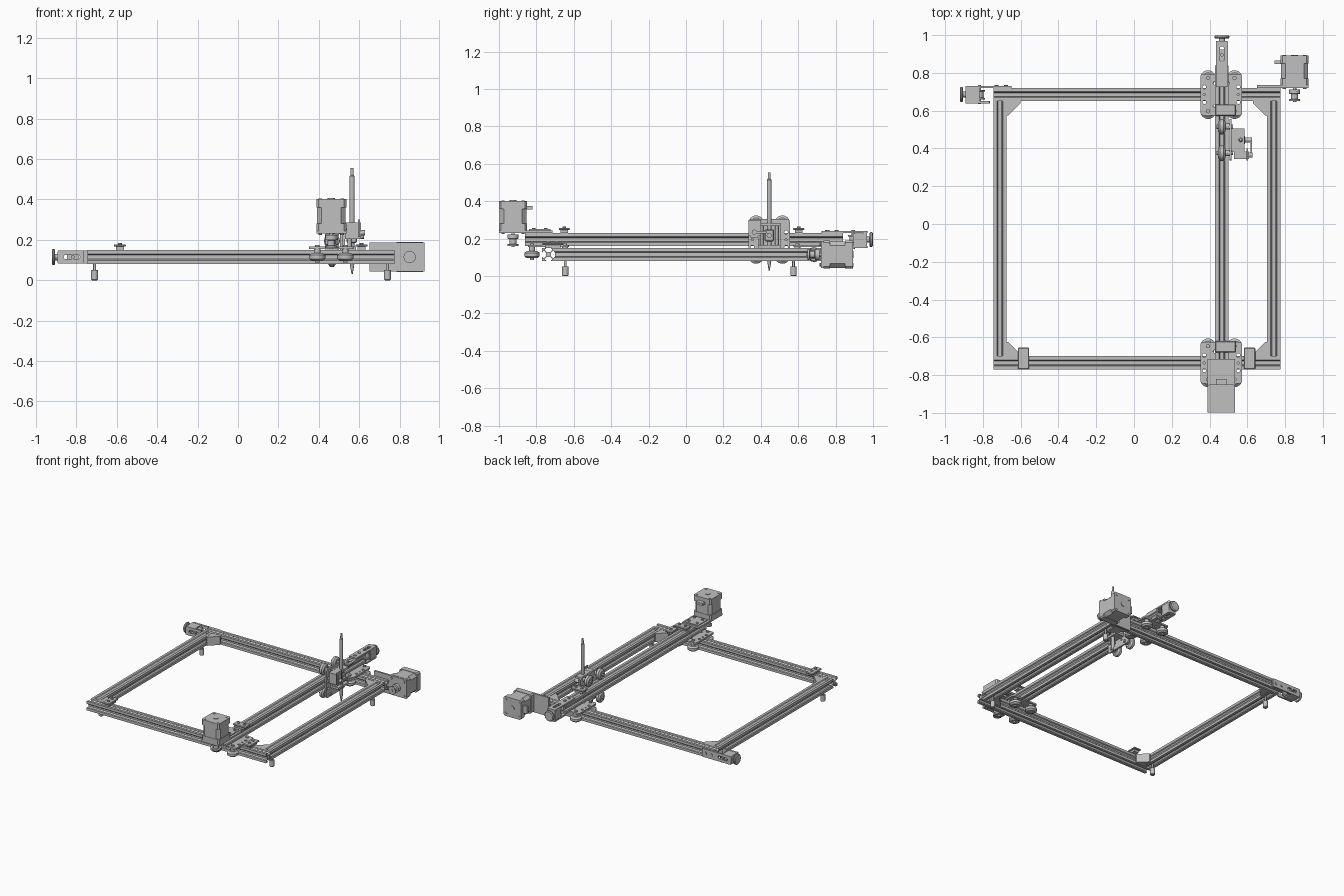
import bpy, bmesh, math
from mathutils import Matrix, Vector

cube = bpy.data.objects.get("Cube")
if cube:
    bpy.data.objects.remove(cube)

grey = bpy.data.materials.new("machine_grey")
grey.use_nodes = True
grey.diffuse_color = (0.53, 0.53, 0.53, 1)
grey.node_tree.nodes["Principled BSDF"].inputs["Base Color"].default_value = (0.53, 0.53, 0.53, 1)

WORLD = Matrix.Identity(4)
RAIL = 0.07
HALF = RAIL / 2
parts = []


def frame(origin, x_dir, z_dir):
    """Local placement from an origin and two axis directions."""
    x, z = Vector(x_dir), Vector(z_dir)
    m = Matrix((x, z.cross(x), z)).transposed().to_4x4()
    return Matrix.Translation(origin) @ m


def finish(name, bm, M):
    bmesh.ops.recalc_face_normals(bm, faces=bm.faces)
    bm.transform(M)
    me = bpy.data.meshes.new(name)
    bm.to_mesh(me)
    bm.free()
    me.materials.append(grey)
    ob = bpy.data.objects.new(name, me)
    bpy.context.scene.collection.objects.link(ob)
    parts.append(ob)
    return ob


def box(name, lo, hi, M=WORLD, bevel=0.0):
    bm = bmesh.new()
    bmesh.ops.create_cube(bm, size=1)
    lo, hi = Vector(lo), Vector(hi)
    for v in bm.verts:
        v.co = (lo + hi) / 2 + v.co * (hi - lo)
    if bevel:
        bmesh.ops.bevel(bm, geom=bm.edges[:], offset=bevel, segments=1, affect='EDGES')
    return finish(name, bm, M)


def prism(name, outline, z0, z1, M=WORLD):
    """Extrude a 2D outline along local z."""
    bm = bmesh.new()
    face = bm.faces.new([bm.verts.new((x, y, z0)) for x, y in outline])
    ext = bmesh.ops.extrude_face_region(bm, geom=[face])
    for v in ext["geom"]:
        if isinstance(v, bmesh.types.BMVert):
            v.co.z = z1
    return finish(name, bm, M)


def lathe(name, profile, at, axis=(0, 0, 1), M=WORLD, sides=24):
    """Solid of revolution from (radius, height) pairs."""
    bm = bmesh.new()
    rings = [[bm.verts.new((r * math.cos(math.tau * i / sides), r * math.sin(math.tau * i / sides), z))
              for i in range(sides)] for r, z in profile]
    for a, b in zip(rings, rings[1:]):
        for i in range(sides):
            j = (i + 1) % sides
            bm.faces.new((a[i], a[j], b[j], b[i]))
    bm.faces.new(rings[0])
    bm.faces.new(rings[-1])
    turn = Vector(axis).to_track_quat('Z', 'Y').to_matrix().to_4x4()
    return finish(name, bm, M @ Matrix.Translation(at) @ turn)


def rod(name, at, r, length, axis=(0, 0, 1), M=WORLD, sides=20):
    return lathe(name, [(r, 0), (r, length)], at, axis, M, sides)


def rounded(x0, y0, x1, y1, r):
    """Outline of a rectangle with rounded corners."""
    pts = []
    for k, (cx, cy) in enumerate(((x1 - r, y1 - r), (x0 + r, y1 - r), (x0 + r, y0 + r), (x1 - r, y0 + r))):
        pts += [(cx + r * math.cos(math.pi / 2 * (k + t / 4)), cy + r * math.sin(math.pi / 2 * (k + t / 4)))
                for t in range(5)]
    return pts


def drill(ob, cutters):
    for c in cutters:
        mod = ob.modifiers.new("hole", 'BOOLEAN')
        mod.operation, mod.solver, mod.object = 'DIFFERENCE', 'EXACT', c
    me = bpy.data.meshes.new_from_object(ob.evaluated_get(bpy.context.evaluated_depsgraph_get()))
    ob.modifiers.clear()
    ob.data = me
    for c in cutters:
        parts.remove(c)
        bpy.data.objects.remove(c)


def rail(name, start, end, x_dir):
    """Slotted aluminium extrusion."""
    side = [(-10, 10), (-4.6, 10), (-3, 8.2), (-5.5, 8.2), (-5.5, 6.6), (-2.8, 3.9),
            (2.8, 3.9), (5.5, 6.6), (5.5, 8.2), (3, 8.2), (4.6, 10)]
    k = HALF / 10
    outline = []
    for q in range(4):
        c, s = round(math.cos(q * math.pi / 2)), round(math.sin(q * math.pi / 2))
        outline += [((x * c + y * s) * k, (y * c - x * s) * k) for x, y in side]
    d = Vector(end) - Vector(start)
    prism(name, outline, 0, d.length, frame(start, x_dir, d.normalized()))


# Frame rails and the moving gantry rail
LOW, HIGH, GX = 0.115, 0.195, 0.465
FY, BY = -0.735, 0.685
rail("front_rail", (-0.745, FY, LOW), (0.775, FY, LOW), (0, 1, 0))
rail("back_rail", (-0.745, BY, LOW), (0.775, BY, LOW), (0, 1, 0))
rail("right_rail", (-0.71, FY + HALF, LOW), (-0.71, BY - HALF, LOW), (1, 0, 0))
rail("left_rail", (0.74, FY + HALF, LOW), (0.74, BY - HALF, LOW), (1, 0, 0))
rail("gantry_rail", (GX, -0.86, HIGH), (GX, 0.84, HIGH), (1, 0, 0))

# Corner gussets and feet
for x, sx in ((-0.675, 1), (0.705, -1)):
    for y, sy in ((FY + HALF, 1), (BY - HALF, -1)):
        prism("corner_gusset", [(x, y), (x + sx * 0.075, y), (x + sx * 0.075, y + sy * 0.01),
                                (x + sx * 0.01, y + sy * 0.075), (x, y + sy * 0.075)], 0.082, 0.148)
for x in (-0.71, 0.74):
    for y in (-0.645, 0.575):
        lathe("foot", [(0.013, 0), (0.017, 0.004), (0.017, 0.05), (0.007, 0.05), (0.007, 0.09)], (x, y, 0))


def carriage(name, M):
    """Wheeled plate; local z points away from the rail."""
    plate = prism(name + "_plate", rounded(-0.11, -0.11, 0.11, 0.11, 0.015), 0.04, 0.052, M)
    holes = [rod("cutter", (sx * x, sy * y, 0.02), r, 0.06, M=M, sides=12)
             for sx in (-1, 1) for sy in (-1, 1) for x, y, r in ((0.035, 0.06, 0.008), (0.09, 0.04, 0.01), (0.09, 0.0, 0.006))
             if y or sy > 0]
    drill(plate, holes)
    for x in (-0.07, 0.07):
        for y in (-0.088, 0.088):
            lathe(name + "_wheel", [(0.028, -0.019), (0.041, -0.009), (0.041, 0.009), (0.028, 0.019)], (x, y, 0), M=M)
            rod(name + "_axle", (x, y, -0.028), 0.011, 0.088, M=M, sides=12)
            rod(name + "_spacer", (x, y, 0.019), 0.016, 0.022, M=M, sides=12)


carriage("front_carriage", Matrix.Translation((0.462, FY, LOW)))
carriage("back_carriage", Matrix.Translation((0.462, BY, LOW)))
tool = frame((GX, 0.445, HIGH), (0, 1, 0), (1, 0, 0))
carriage("tool_carriage", tool)


def motor(name, M):
    """Stepper motor with its mounting face at local z = 0 and pulley below."""
    for part, h, z0, z1, c in (("base", 0.074, 0, 0.035, 0.01), ("body", 0.071, 0.035, 0.115, 0.022),
                               ("cap", 0.074, 0.115, 0.157, 0.01)):
        ring = [(h, h - c), (h - c, h), (c - h, h), (-h, h - c), (-h, c - h), (c - h, -h), (h - c, -h), (h, c - h)]
        prism(name + "_" + part, ring, z0, z1, M)
    rod(name + "_boss", (0, 0, 0.157), 0.018, 0.004, M=M)
    rod(name + "_shaft", (0, 0, -0.09), 0.009, 0.1, M=M)
    box(name + "_connector", (-0.028, 0.07, 0.112), (0.028, 0.105, 0.13), M)
    lathe(name + "_pulley", [(0.03, -0.085), (0.03, -0.075), (0.019, -0.073), (0.019, -0.047), (0.03, -0.045),
                             (0.03, -0.022)], (0, 0, 0), M=M)
    for x in (-0.054, 0.054):
        for y in (-0.054, 0.054):
            rod(name + "_screw", (x, y, 0.156), 0.009, 0.004, M=M, sides=10)
            rod(name + "_bolt", (x, y, -0.02), 0.009, 0.02, M=M, sides=10)


# Motors and their mounting plates
motor("gantry_motor", Matrix.Translation((0.462, -0.925, 0.245)))
box("gantry_motor_plate", (0.388, -0.999, 0.231), (0.536, -0.715, 0.245))
box("gantry_clamp_plate", (0.405, -0.84, 0.245), (0.52, -0.725, 0.251))
for x in (0.43, 0.5):
    for y in (-0.815, -0.75):
        rod("plate_screw", (x, y, 0.25), 0.01, 0.008, sides=10)
motor("frame_motor", frame((0.85, 0.735, LOW), (0, 0, -1), (0, 1, 0)))
box("frame_motor_plate", (0.65, 0.721, 0.043), (0.923, 0.735, 0.187))


def tensioner(name, M):
    """Belt tensioner at a rail end; local x points outwards."""
    for z0, x0 in ((0.035, -0.115), (-0.046, 0)):
        plate = prism(name + "_plate", rounded(x0, -0.032, 0.13, 0.032, 0.006), z0, z0 + 0.011, M)
        slot = prism("cutter", rounded(0.02, -0.011, 0.10, 0.011, 0.01), z0 - 0.02, z0 + 0.03, M)
        drill(plate, [slot])
    for y in (-0.031, 0.022):
        box(name + "_yoke", (0.055, y, -0.034), (0.128, y + 0.009, 0.034), M)
    box(name + "_end_block", (0.108, -0.03, -0.035), (0.128, 0.03, 0.035), M)
    lathe(name + "_idler", [(0.03, -0.025), (0.03, -0.018), (0.021, -0.016), (0.021, 0.016), (0.03, 0.018),
                            (0.03, 0.025)], (0.055, 0, 0), M=M)
    rod(name + "_idler_axle", (0.055, 0, -0.05), 0.009, 0.102, M=M)
    lathe(name + "_knob", [(0.016, 0), (0.016, 0.014), (0.036, 0.014), (0.04, 0.019), (0.04, 0.026), (0.034, 0.031)],
          (0.128, 0, 0), (1, 0, 0), M, 12)
    for x in (-0.085, -0.035):
        rod(name + "_screw", (x, 0, 0.045), 0.011, 0.007, M=M, sides=10)


tensioner("gantry_tensioner", frame((GX, 0.84, HIGH), (0, 1, 0), (0, 0, 1)))
tensioner("frame_tensioner", frame((-0.763, BY, LOW), (-1, 0, 0), (0, 1, 0)))

# Belt clips on the front rail and end stops on the gantry rail
for x in (-0.585, 0.612):
    box("belt_clip_base", (x - 0.02, -0.755, 0.15), (x + 0.02, -0.67, 0.166))
    box("belt_clip_cap", (x - 0.03, -0.77, 0.166), (x + 0.03, -0.655, 0.178), bevel=0.004)
    for y in (-0.735, -0.69):
        rod("clip_screw", (x, y, 0.177), 0.01, 0.008, sides=10)
for y in (-0.65, 0.603):
    box("gantry_clip_base", (0.44, y - 0.02, 0.23), (0.525, y + 0.02, 0.246))
    box("gantry_clip_cap", (0.43, y - 0.03, 0.246), (0.54, y + 0.03, 0.258), bevel=0.004)
    for x in (0.46, 0.51):
        rod("gantry_clip_screw", (x, y, 0.257), 0.01, 0.008, sides=10)

# Pen lifter: slide block, guide rods, holder, servo and pen
PX, PY = 0.565, 0.445
box("slide_back", (0.517, 0.385, 0.15), (0.53, 0.505, 0.285))
for z in (0.15, 0.268):
    box("slide_end", (0.53, 0.385, z), (0.585, 0.505, z + 0.016))
for y in (0.405, 0.485):
    rod("guide_rod", (0.552, y, 0.15), 0.009, 0.13, sides=12)
box("pen_holder", (0.537, 0.42, 0.185), (0.588, 0.47, 0.25), bevel=0.005)
rod("holder_thumbscrew", (0.585, PY, 0.218), 0.014, 0.04, (1, 0, 0), sides=12)
box("servo_body", (0.53, 0.345, 0.205), (0.61, 0.385, 0.285))
box("servo_flange", (0.595, 0.335, 0.215), (0.603, 0.4, 0.3))
rod("servo_horn_hub", (0.61, 0.365, 0.235), 0.014, 0.018, (1, 0, 0), sides=12)
box("servo_horn", (0.618, 0.355, 0.228), (0.626, 0.43, 0.242))
lathe("pen", [(0.003, 0.03), (0.011, 0.08), (0.0125, 0.085), (0.0125, 0.515), (0.008, 0.52), (0.007, 0.555)],
      (PX, PY, 0), sides=16)

# Smooth round parts while keeping sharp edges
bpy.ops.object.select_all(action='DESELECT')
for ob in parts:
    ob.select_set(True)
bpy.context.view_layer.objects.active = parts[0]
bpy.ops.object.shade_smooth_by_angle(angle=math.radians(28))
